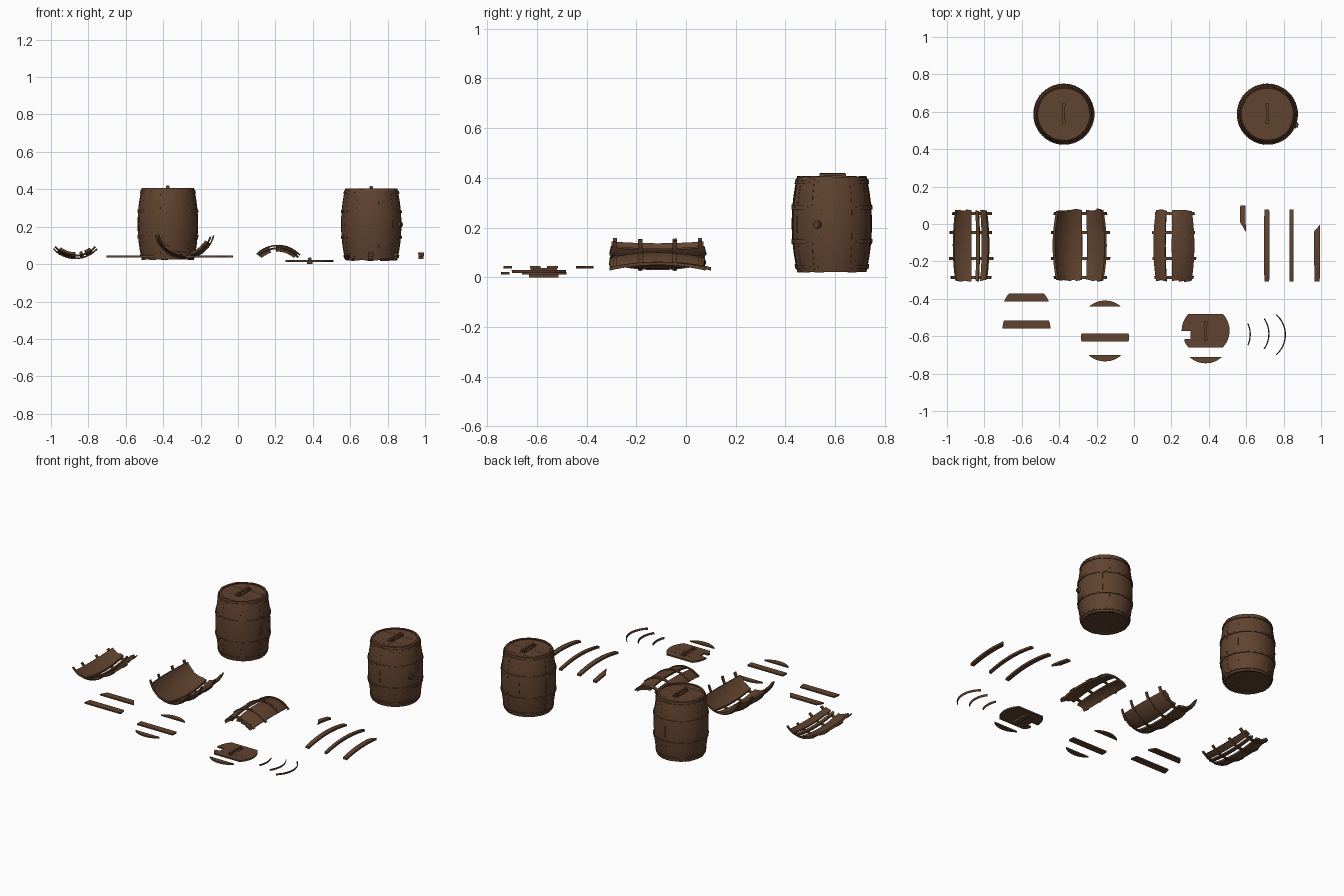
import bpy, bmesh, math, random
from mathutils import Matrix, Vector

if "Cube" in bpy.data.objects:
    bpy.data.objects.remove(bpy.data.objects["Cube"])

random.seed(4)
RAD = math.radians
H, R_END, R_MID, THICK = 0.385, 0.139, 0.161, 0.013
HOOPS = (0.055, 0.32, 0.68, 0.945)          # hoop positions along the barrel
LID_R = 0.128

wood = bpy.data.materials.new("dark_brown_wood")
wood.diffuse_color = (0.118, 0.056, 0.028, 1)
wood.use_nodes = True
wood.node_tree.nodes["Principled BSDF"].inputs["Base Color"].default_value = wood.diffuse_color


def finish(bm, name):
    bmesh.ops.recalc_face_normals(bm, faces=bm.faces[:])
    me = bpy.data.meshes.new(name)
    bm.to_mesh(me)
    bm.free()
    me.materials.append(wood)
    me.shade_smooth()
    me.set_sharp_from_angle(angle=RAD(30))
    ob = bpy.data.objects.new(name, me)
    bpy.context.collection.objects.link(ob)
    return ob


def radius(t):
    return R_END + (R_MID - R_END) * (1 - (2 * t - 1) ** 2)


def patch(bm, M, a0, a1, t0, t1, r0, r1, na=3, nt=12, skew0=0, skew1=0):
    """Curved board on the barrel surface: angles a0..a1, heights t0..t1."""
    rings = []
    for j in range(nt + 1):
        pts = []
        for off, order in ((r1, range(na + 1)), (r0, range(na, -1, -1))):
            for i in order:
                s = i / na
                lo, hi = t0 + skew0 * (s - .5), t1 + skew1 * (s - .5)
                t = lo + (hi - lo) * j / nt
                a, r = a0 + (a1 - a0) * s, radius(t) + off
                pts.append(bm.verts.new(M @ Vector((r * math.cos(a), r * math.sin(a), t * H))))
        rings.append(pts)
    n = len(rings[0])
    for p, q in zip(rings, rings[1:]):
        for k in range(n):
            bm.faces.new((p[k], p[(k + 1) % n], q[(k + 1) % n], q[k]))
    for ring in (rings[0], rings[-1]):       # end caps in quads
        for i in range(na):
            bm.faces.new((ring[i], ring[i + 1], ring[n - 2 - i], ring[n - 1 - i]))


def hoop(bm, M, a0, a1, t, na):
    patch(bm, M, a0, a1, t - .022, t + .022, -.002, .0045, na, 2)


def rivet(bm, M, a, t):
    patch(bm, M, a - .014, a + .014, t - .006, t + .006, 0, .0062, 1, 1)


def slice_lid(bm, cx, cy, v0, v1, z0, z1, x_min=-1, x_max=1, r=LID_R):
    """Board cut from a round lid between the chords v0 and v1."""
    outline = []
    for sgn in (1, -1):
        for i in range(13):
            v = v0 + (v1 - v0) * (i if sgn > 0 else 12 - i) / 12
            x = sgn * math.sqrt(max(r * r - v * v, 1e-8))
            outline.append((cx + min(max(x, x_min), x_max), cy + v))
    low = [bm.verts.new((x, y, z0)) for x, y in outline]
    top = [bm.verts.new((x, y, z1)) for x, y in outline]
    n = len(low)
    bm.faces.new(low)
    bm.faces.new(top)
    for i in range(n):
        bm.faces.new((low[i], low[(i + 1) % n], top[(i + 1) % n], top[i]))


def box(bm, c, s):
    bmesh.ops.create_cube(bm, size=1, matrix=Matrix.Translation(c) @ Matrix.Diagonal((*s, 1)))


def handle(name, x, y, z):
    bm = bmesh.new()
    box(bm, (x, y, z + .004), (.03, .12, .01))
    for dy in (-.045, .045):
        box(bm, (x, y + dy, z + .012), (.02, .016, .014))
    box(bm, (x, y, z + .018), (.013, .1, .009))
    finish(bm, name)


# Two whole barrels
for side, bx, bz in (("left", -.375, .023), ("right", .713, .020)):
    M = Matrix.Translation((bx, .587, bz))
    bm = bmesh.new()
    n = 24
    for k in range(n):
        d = random.uniform(-.0012, .0012)
        e = random.uniform(0, .006)
        patch(bm, M, math.tau * k / n, math.tau * (k + 1) / n, e, 1 - e, d - THICK, d)
    finish(bm, side + "_barrel_staves")

    bm = bmesh.new()
    for t in HOOPS:
        hoop(bm, M, 0, math.tau, t, 64)
        for k in range(n):
            rivet(bm, M, math.tau * (k + .5) / n, t)
    finish(bm, side + "_barrel_hoops")

    bm = bmesh.new()
    cuts = (-.1299, -.09, -.045, 0, .045, .09, .1299)
    for base in (.008, H - .018):            # bottom and lid boards
        for v0, v1 in zip(cuts, cuts[1:]):
            dz = bz + base + random.uniform(0, .0015)
            slice_lid(bm, bx, .587, v0, v1, dz, dz + .01, r=.13)
    finish(bm, side + "_barrel_lids")
    handle(side + "_barrel_handle", bx, .59, bz + H - .01)

# Bung on the side of the right barrel
bm = bmesh.new()
for rad, depth in ((.017, .036), (.011, .048)):
    rot = Matrix.Rotation(RAD(-21), 4, 'Z')
    bmesh.ops.create_cone(bm, cap_ends=True, segments=16, radius1=rad, radius2=rad, depth=depth,
                          matrix=Matrix.Translation((.713, .587, .212)) @ rot
                          @ Matrix.Translation((.152, 0, 0)) @ Matrix.Rotation(RAD(90), 4, 'Y'))
finish(bm, "right_barrel_bung")


def lying(x, y, z):
    """Barrel axis along y, radial plane in x and z."""
    return Matrix(((1, 0, 0, x), (0, 0, 1, y), (0, 1, 0, z), (0, 0, 0, 1)))


# Broken barrel sections: stave edges in degrees from the middle, hoops reach further
sections = (
    ("left", -.87, .19, -90, 1, 46, ((-38, -25), (-25, -12), (-12, 0), (10, 17), (22, 37))),
    ("middle", -.285, .19, -90, 1, 75, ((-69, -55), (-55, -40), (-40, -26), (-26, -11), (-11, 3),
                                        (13, 28), (28, 43), (43, 60))),
    ("right", .213, -.06, 90, -1, 46, ((-43, -30), (-30, -17), (-4, 11), (11, 26), (26, 43))),
)
for name, x, z, mid, sgn, reach, staves in sections:
    M = lying(x, -.307, z)
    bm = bmesh.new()
    for a0, a1 in staves:
        e0, e1 = random.uniform(0, .02), random.uniform(0, .02)
        patch(bm, M, RAD(mid + sgn * a0), RAD(mid + sgn * a1), e0, 1 - e1, -THICK, 0,
              skew0=random.uniform(-.02, .02), skew1=random.uniform(-.02, .02))
    finish(bm, name + "_section_staves")
    bm = bmesh.new()
    for t in HOOPS:
        hoop(bm, M, RAD(mid - reach - random.uniform(-4, 3)),
             RAD(mid + reach + random.uniform(-4, 3)), t, 20)
        for a0, a1 in staves:
            rivet(bm, M, RAD(mid + sgn * (a0 + a1) / 2), t)
    finish(bm, name + "_section_hoops")

# Loose staves, two of them snapped
for i, (x, y, w, t0, t1, k0, k1) in enumerate((
        (.582, -.285, .032, .70, 1, .13, 0), (.710, -.307, .03, 0, 1, 0, 0),
        (.842, -.307, .022, 0, 1, 0, 0), (.979, -.307, .032, 0, .74, 0, -.09))):
    bm = bmesh.new()
    a = w / R_MID / 2
    patch(bm, lying(x, y, -.098), RAD(90) - a, RAD(90) + a, t0, t1, -THICK, 0,
          skew0=k0, skew1=k1)
    finish(bm, f"loose_stave_{i + 1}")

# Loose lid boards
for i, (x, y, v0, v1) in enumerate((
        (-.575, -.46, .045, .088), (-.575, -.56, 0, .045), (-.155, -.537, .095, LID_R),
        (-.155, -.606, -.021, .021), (-.155, -.607, -LID_R, -.094))):
    bm = bmesh.new()
    slice_lid(bm, x, y, v0, v1, .036, .045)
    finish(bm, f"loose_lid_board_{i + 1}")

# Broken lid with handle, a notch on its left and one split-off edge
bm = bmesh.new()
for v0, v1, lo in ((.045, .09, -1), (-.002, .045, -1), (-.045, -.002, -.082), (-.09, -.045, -.112)):
    slice_lid(bm, .383, -.57, v0, v1, .012, .021 + random.uniform(0, .001), x_min=lo)
slice_lid(bm, .383, -.617, -LID_R, -.094, .012, .021)
box(bm, (.383, -.572, .007), (.03, .12, .014))
finish(bm, "broken_lid")
handle("broken_lid_handle", .383, -.572, .014)

# Loose hoop fragments
for i, (x, y, half) in enumerate(((.622, -.59, 24), (.722, -.587, 35), (.81, -.592, 49))):
    bm = bmesh.new()
    M = Matrix.Translation((x - R_END - .004, y, .018))
    patch(bm, M, RAD(-half), RAD(half), 0, .03, 0, .004, 16, 1)
    finish(bm, f"hoop_fragment_{i + 1}")
